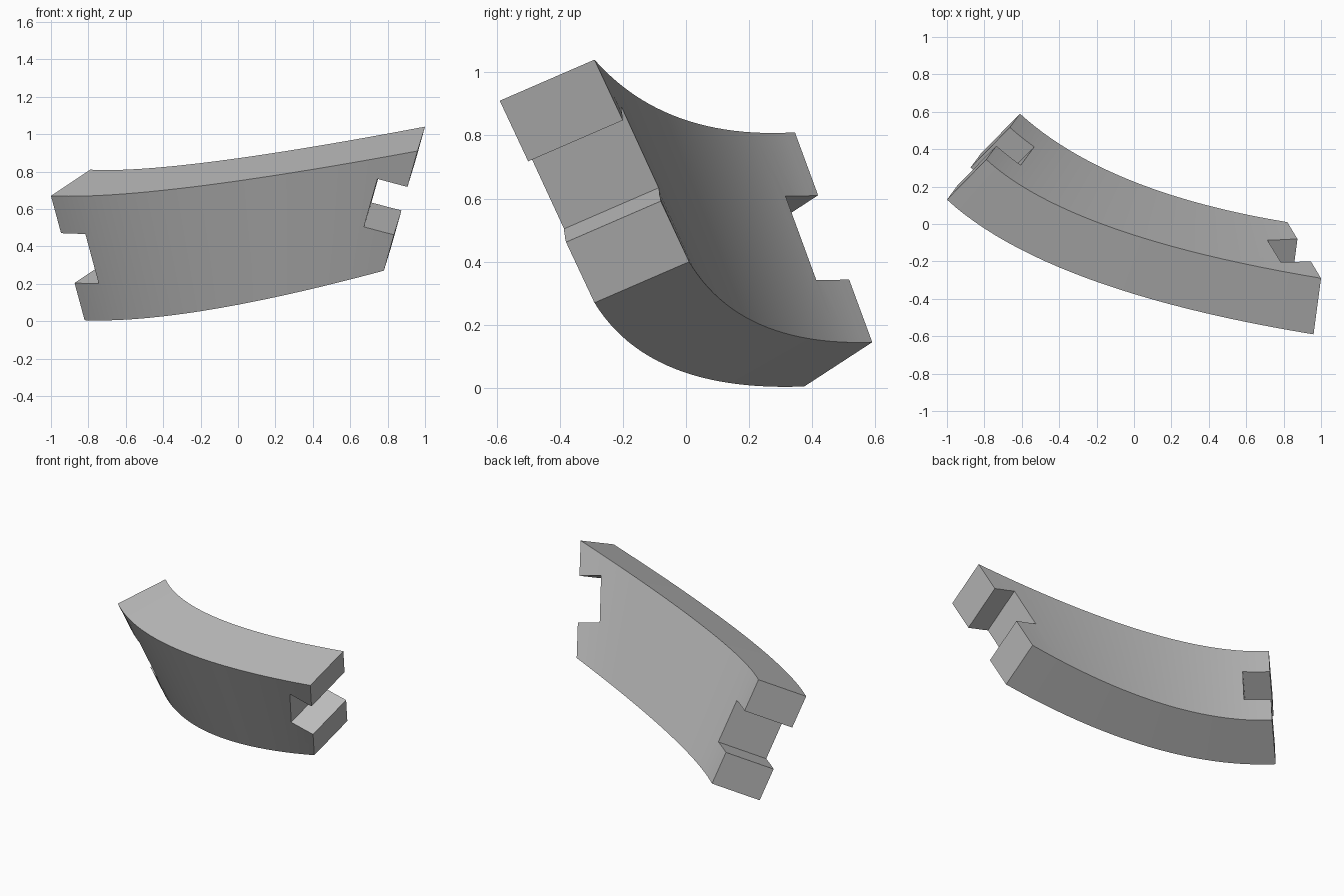
import bpy
import bmesh
from mathutils import Vector

if "Cube" in bpy.data.objects:
    bpy.data.objects.remove(bpy.data.objects["Cube"])

STEPS = 24
NOTCH_DEPTH = 0.166

# One grey for the whole part
grey = bpy.data.materials.new("plain_grey")
grey.use_nodes = True
colour = (0.5, 0.5, 0.5, 1)
grey.diffuse_color = colour
grey.node_tree.nodes["Principled BSDF"].inputs["Base Color"].default_value = colour

# Edge curves of the curved block: left end, bend point, right end
edges = {
    "top_front": [(-1, 0.13, 0.67), (-0.47, -0.355, 0.645), (0.96, -0.59, 0.91)],
    "top_back": [(-0.79, 0.345, 0.81), (-0.345, -0.065, 0.785), (1, -0.29, 1.04)],
    "bottom_back": [(-0.61, 0.59, 0.145), (-0.15, 0.17, 0.13), (0.82, 0.01, 0.40)],
    "bottom_front": [(-0.82, 0.375, 0.005), (-0.28, -0.115, -0.015), (0.78, -0.29, 0.27)],
}
curves = [[Vector(p) for p in pts] for pts in edges.values()]


def bend(points, t):
    a, b, c = points
    return a * (1 - t) ** 2 + b * 2 * t * (1 - t) + c * t ** 2


def make_object(name, rings):
    """Skin a row of four-sided rings and close both ends."""
    bm = bmesh.new()
    rows = [[bm.verts.new(p) for p in ring] for ring in rings]
    for r, s in zip(rows, rows[1:]):
        for i in range(4):
            j = (i + 1) % 4
            bm.faces.new((r[i], r[j], s[j], s[i]))
    bm.faces.new(rows[0])
    bm.faces.new(rows[-1])
    bmesh.ops.recalc_face_normals(bm, faces=bm.faces)
    mesh = bpy.data.meshes.new(name)
    bm.to_mesh(mesh)
    bm.free()
    mesh.materials.append(grey)
    obj = bpy.data.objects.new(name, mesh)
    bpy.context.collection.objects.link(obj)
    return obj


# Curved block
block = make_object("curved_block", [[bend(c, i / STEPS) for c in curves] for i in range(STEPS + 1)])

# Square notch in the middle of each end, cut straight into the end face
for name, end, inward in (("left_notch", -1, 1), ("right_notch", 0, -1)):
    front, back, _, low = [c[end] for c in curves]
    thick, down = back - front, low - front
    normal = down.cross(thick).normalized()
    if normal.x * (1 if end == 0 else -1) < 0:
        normal.negate()
    rings = [[front + thick * u + down * v + normal * n
              for u, v in ((-0.6, 0.3), (1.6, 0.3), (1.6, 0.7), (-0.6, 0.7))]
             for n in (-0.2, NOTCH_DEPTH)]
    cutter = make_object(name + "_cutter", rings)
    cutter.hide_render = True
    cutter.hide_viewport = True
    cut = block.modifiers.new(name, 'BOOLEAN')
    cut.operation = 'DIFFERENCE'
    cut.solver = 'EXACT'
    cut.object = cutter

# Apply the cuts, then drop the cutters
bpy.context.view_layer.update()
graph = bpy.context.evaluated_depsgraph_get()
carved = bpy.data.meshes.new_from_object(block.evaluated_get(graph))
cutters = [m.object for m in block.modifiers]
block.modifiers.clear()
block.data = carved
for cutter in cutters:
    bpy.data.objects.remove(cutter)

# Smooth curves, sharp corners
bpy.ops.object.select_all(action='DESELECT')
block.select_set(True)
bpy.context.view_layer.objects.active = block
bpy.ops.object.shade_smooth_by_angle(angle=0.5)
